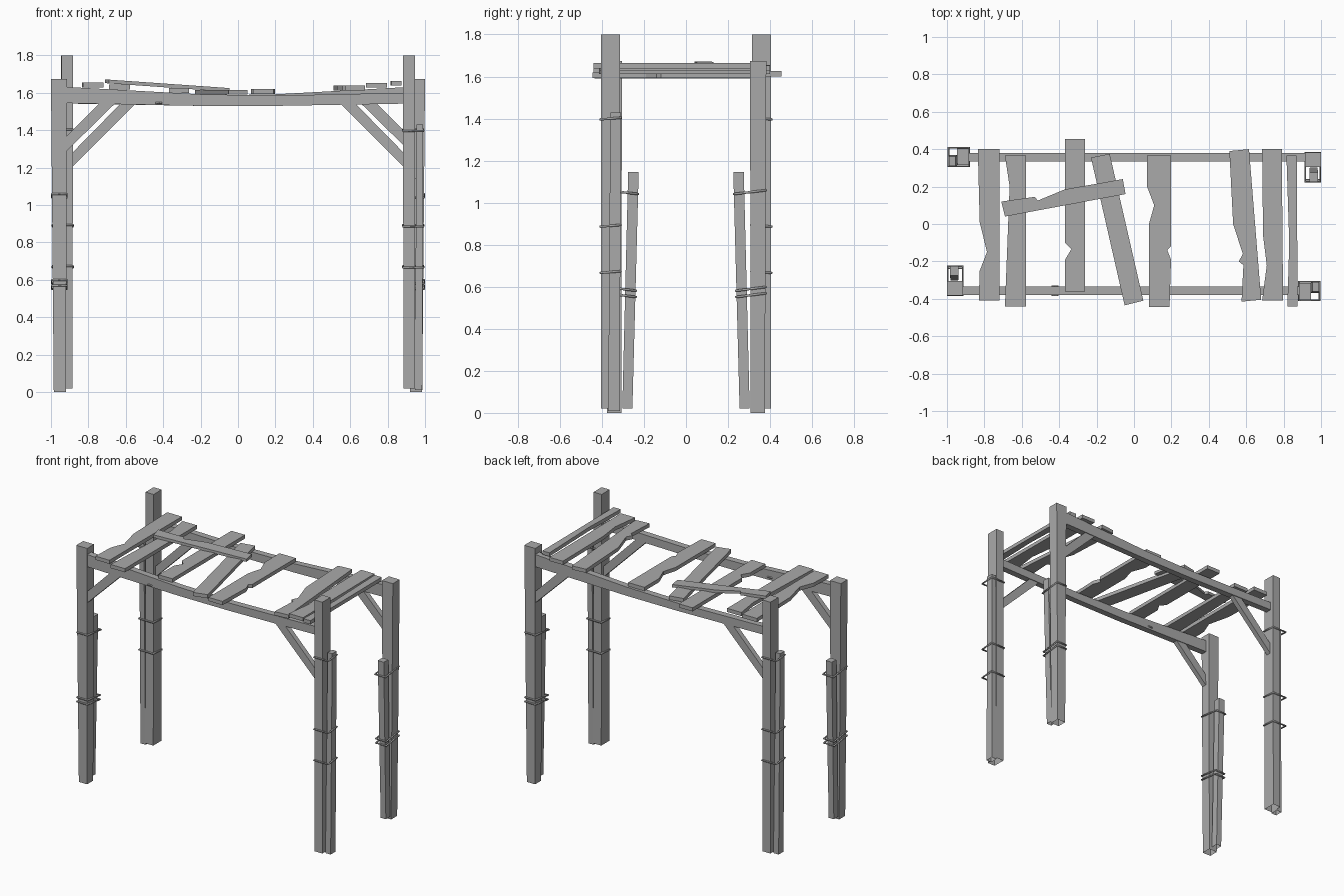
import bpy, bmesh, math
from mathutils import Vector

cube = bpy.data.objects.get("Cube")
if cube:
    bpy.data.objects.remove(cube, do_unlink=True)

GREY = (0.4, 0.4, 0.4, 1)
mat = bpy.data.materials.new("weathered_grey")
mat.use_nodes = True
mat.diffuse_color = GREY
mat.node_tree.nodes["Principled BSDF"].inputs["Base Color"].default_value = GREY


def add(name, data):
    obj = bpy.data.objects.new(name, data)
    bpy.context.collection.objects.link(obj)
    if not data.materials:
        data.materials.append(mat)
    return obj


def loft(name, low, high, open_base=False):
    """Solid between two matching loops of points."""
    bm = bmesh.new()
    a = [bm.verts.new(p) for p in low]
    b = [bm.verts.new(p) for p in high]
    n = len(a)
    for i in range(n):
        j = (i + 1) % n
        bm.faces.new((a[i], a[j], b[j], b[i]))
    bm.faces.new(b)
    if not open_base:
        bm.faces.new(a[::-1])
    bmesh.ops.recalc_face_normals(bm, faces=bm.faces)
    if open_base:
        bm.normal_update()
        top = max(bm.faces, key=lambda f: f.calc_center_median().z)
        if top.normal.z < 0:
            bmesh.ops.reverse_faces(bm, faces=bm.faces)
    mesh = bpy.data.meshes.new(name)
    bm.to_mesh(mesh)
    bm.free()
    return add(name, mesh)


def rect(x0, x1, y0, y1, z):
    return [(x0, y0, z), (x1, y0, z), (x1, y1, z), (x0, y1, z)]


def twin(obj, name):
    """Same part turned half way round the centre."""
    add(name, obj.data).rotation_euler.z = math.pi


def wire(name, x0, x1, y0, y1, z, tilt=0.008):
    """Thin wire loop wrapped round a rectangular bundle."""
    curve = bpy.data.curves.new(name, "CURVE")
    curve.dimensions = "3D"
    curve.bevel_depth = 0.006
    curve.bevel_resolution = 1
    g = 0.003
    pts = rect(x0 - g, x1 + g, y0 - g, y1 + g, z)
    s = curve.splines.new("POLY")
    s.points.add(3)
    s.use_cyclic_u = True
    for i, p in enumerate(pts):
        s.points[i].co = (p[0], p[1], z + (tilt if i > 1 else -tilt) / 2, 1)
    temp = add(name, curve)
    bpy.context.view_layer.update()
    mesh = bpy.data.meshes.new_from_object(
        temp.evaluated_get(bpy.context.evaluated_depsgraph_get()))
    bpy.data.objects.remove(temp, do_unlink=True)
    return add(name, mesh)


# Tall posts with their lashed-on splints
post = loft("front_left_post", rect(0.885, 0.945, -0.405, -0.315, 0.02),
            rect(0.882, 0.945, -0.405, -0.315, 1.8), True)
twin(post, "back_right_post")
splint = loft("front_left_splint", rect(0.945, 0.985, -0.37, -0.315, 0.01),
              rect(0.955, 0.99, -0.36, -0.31, 1.43), True)
twin(splint, "back_right_splint")
for i, z in enumerate((1.4, 0.89, 0.67)):
    w = wire(f"front_left_wire_{i}", 0.885, 0.989, -0.405, -0.312, z)
    twin(w, f"back_right_wire_{i}")

# Short posts with leaning splints
post = loft("back_left_post", rect(0.92, 0.985, 0.307, 0.375, 0),
            rect(0.915, 1.0, 0.305, 0.382, 1.675), True)
twin(post, "front_right_post")
splint = loft("back_left_splint", rect(0.94, 0.98, 0.255, 0.303, 0.02),
              rect(0.938, 0.985, 0.225, 0.275, 1.145), True)
twin(splint, "front_right_splint")
for i, (z, y) in enumerate(((1.05, 0.23), (0.59, 0.24), (0.56, 0.24))):
    w = wire(f"back_left_wire_{i}", 0.918, 0.992, y, 0.378, z, 0.018)
    twin(w, f"front_right_wire_{i}")

# Sagging long beams
profile = [(-0.93, 1.545), (-0.2, 1.53), (0.2, 1.53), (0.89, 1.542),
           (0.89, 1.6), (0.2, 1.585), (-0.2, 1.592), (-0.93, 1.632)]
beam = loft("front_beam", [(x, -0.38, z) for x, z in profile],
            [(x, -0.335, z) for x, z in profile])
twin(beam, "back_beam")
for i, x in enumerate((-0.435, -0.42)):
    wire(f"beam_wire_{i}", x, x + 0.008, -0.378, -0.337, 1.55)

# Diagonal braces
for side, pts in (("right", [(-0.93, 1.275), (-0.65, 1.55), (-0.735, 1.55), (-0.93, 1.355)]),
                  ("left", [(0.89, 1.2), (0.89, 1.275), (0.625, 1.545), (0.545, 1.545)])):
    brace = loft(f"front_{side}_brace", [(x, -0.375, z) for x, z in pts],
                 [(x, -0.34, z) for x, z in pts])
    twin(brace, f"back_{'left' if side == 'right' else 'right'}_brace")

# Broken roof planks: underside height and outline
PLANKS = [
    (1.628, [(-.835, .4), (-.72, .4), (-.72, -.41), (-.83, -.41), (-.825, -.25),
             (-.786, -.15), (-.825, .01)]),
    (1.618, [(-.69, .365), (-.578, .365), (-.578, -.44), (-.69, -.44), (-.665, .2)]),
    (1.6, [(-.37, .455), (-.263, .455), (-.263, -.36), (-.37, -.36), (-.368, -.19),
           (-.335, -.135), (-.37, -.1)]),
    (1.59, [(-.23, .355), (-.13, .375), (.05, -.41), (-.05, -.435)]),
    (1.593, [(.07, .365), (.198, .365), (.198, -.12), (.178, -.14), (.198, -.19),
             (.19, -.445), (.08, -.445), (.08, 0), (.108, .1), (.07, .2)]),
    (1.613, [(.51, .39), (.615, .4), (.68, -.405), (.575, -.415), (.585, -.22),
             (.56, -.2), (.582, -.16), (.53, 0)]),
    (1.627, [(.685, .4), (.79, .4), (.797, -.41), (.685, -.41), (.71, -.22), (.69, -.06)]),
    (1.638, [(.815, .365), (.87, .365), (.875, -.44), (.82, -.44), (.83, -.1)]),
]
for i, (z, outline) in enumerate(PLANKS):
    loft(f"roof_plank_{i}", [(x, y, z) for x, y in outline],
         [(x, y, z + 0.026) for x, y in outline])

# Loose plank lying across the others
outline = [(-.71, .12), (-.53, .145), (-.515, .125), (-.37, .185), (-.06, .24),
           (-.045, .16), (-.69, .04)]
low = [Vector((x, y, 1.602 - 0.07 * x)) for x, y in outline]
loft("loose_plank", low, [p + Vector((0, 0, 0.02)) for p in low])
